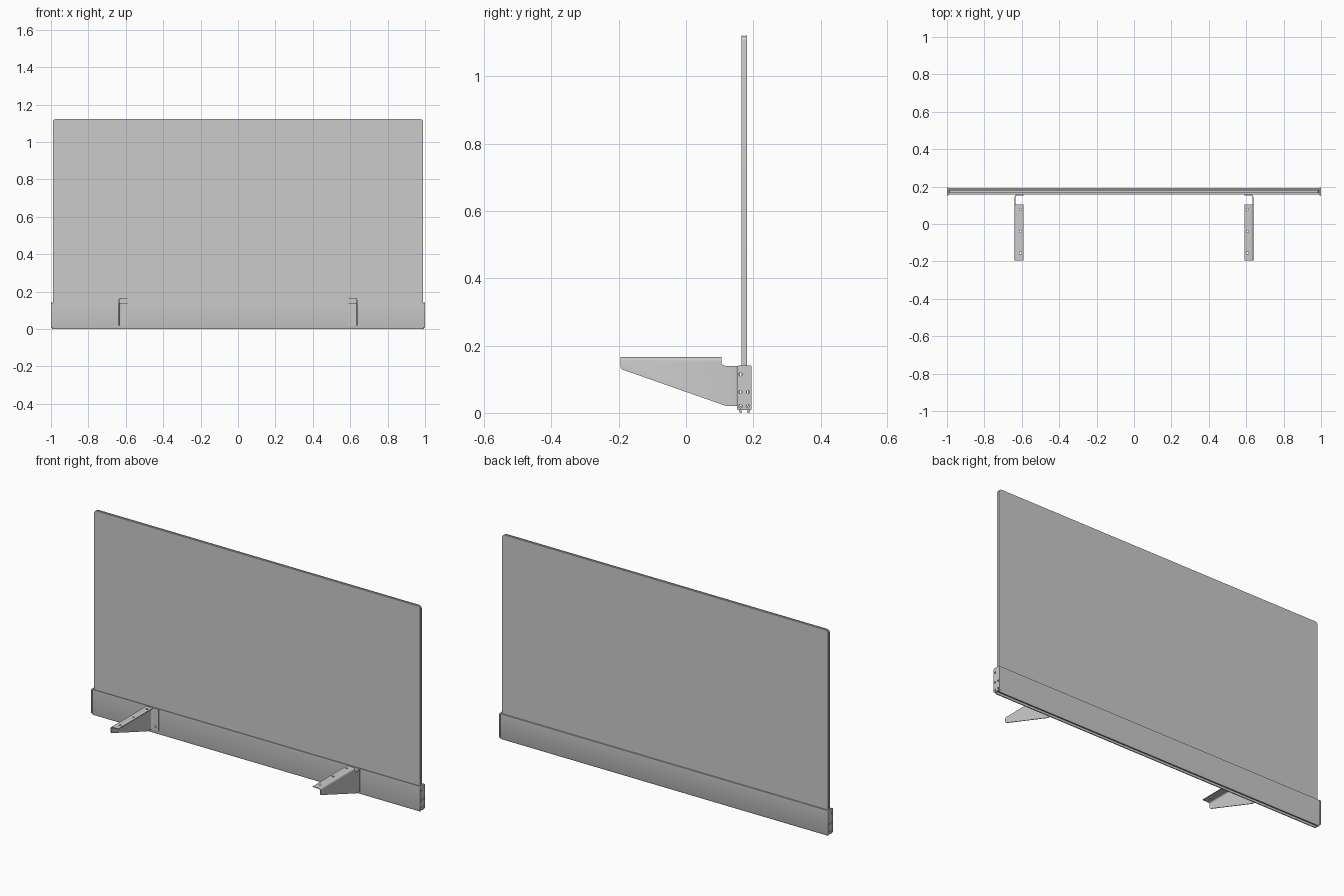
import bpy, bmesh, math
from mathutils import Vector

if "Cube" in bpy.data.objects:
    bpy.data.objects.remove(bpy.data.objects["Cube"])


def make_object(name, bm):
    bmesh.ops.recalc_face_normals(bm, faces=bm.faces[:])
    me = bpy.data.meshes.new(name)
    bm.to_mesh(me)
    bm.free()
    ob = bpy.data.objects.new(name, me)
    bpy.context.collection.objects.link(ob)
    return ob


def prism(name, pts, lo, hi, axis):
    """Extrude a 2D profile along x (pts = y, z) or y (pts = x, z)."""
    bm = bmesh.new()
    place = (lambda a, b: (lo, a, b)) if axis == 'x' else (lambda a, b: (a, lo, b))
    face = bm.faces.new([bm.verts.new(place(a, b)) for a, b in pts])
    res = bmesh.ops.extrude_face_region(bm, geom=[face])
    move = Vector((hi - lo, 0, 0)) if axis == 'x' else Vector((0, hi - lo, 0))
    bmesh.ops.translate(bm, vec=move, verts=[v for v in res['geom']
                                             if isinstance(v, bmesh.types.BMVert)])
    return make_object(name, bm)


def arc(cx, cz, r, a0, a1, n=5):
    return [(cx + r * math.cos(math.radians(a0 + (a1 - a0) * i / n)),
             cz + r * math.sin(math.radians(a0 + (a1 - a0) * i / n))) for i in range(n + 1)]


def rounded_rect(x0, x1, z0, z1, rb, rt):
    """Rectangle with its own bottom and top corner radii."""
    pts = arc(x0 + rb, z0 + rb, rb, 180, 270) if rb else [(x0, z0)]
    pts += arc(x1 - rb, z0 + rb, rb, 270, 360) if rb else [(x1, z0)]
    return pts + arc(x1 - rt, z1 - rt, rt, 0, 90) + arc(x0 + rt, z1 - rt, rt, 90, 180)


def drill(ob, spots, radius, axis):
    """Cut round holes through a part."""
    bm = bmesh.new()
    for p in spots:
        res = bmesh.ops.create_cone(bm, cap_ends=True, segments=16, radius1=radius,
                                    radius2=radius, depth=0.02)
        for v in res['verts']:
            x, y, z = v.co
            v.co = Vector(p) + Vector({'x': (z, x, y), 'y': (x, z, y), 'z': (x, y, z)}[axis])
    cutter = make_object("hole_cutter", bm)
    cutter.hide_render = True
    mod = ob.modifiers.new("holes", 'BOOLEAN')
    mod.operation, mod.object, mod.solver = 'DIFFERENCE', cutter, 'EXACT'
    apply_all(ob)
    bpy.data.objects.remove(cutter)


def apply_all(ob):
    bpy.context.view_layer.objects.active = ob
    for m in list(ob.modifiers):
        bpy.ops.object.modifier_apply(modifier=m.name)


def mirror_x(ob):
    ob.modifiers.new("mirror", 'MIRROR').use_axis[0] = True


# Screen panel: two skins with a slightly recessed core
prism("panel_front_skin", rounded_rect(-0.99, 0.99, 0.02, 1.122, 0, 0.016), 0.165, 0.170, 'y')
prism("panel_core", rounded_rect(-0.988, 0.988, 0.02, 1.12, 0, 0.015), 0.170, 0.176, 'y')
prism("panel_back_skin", rounded_rect(-0.99, 0.99, 0.02, 1.122, 0, 0.016), 0.176, 0.181, 'y')

# Base rail: channel that holds the panel, with a grooved foot
prism("base_rail", [(0.157, 0.010), (0.160, 0), (0.165, 0), (0.165, 0.012), (0.183, 0.012),
                    (0.183, 0), (0.188, 0), (0.192, 0.010), (0.192, 0.14), (0.185, 0.14),
                    (0.185, 0.02), (0.161, 0.02), (0.161, 0.14), (0.157, 0.14)],
      -0.994, 0.994, 'x')

# End caps with screw holes
cap = prism("end_cap", rounded_rect(0.152, 0.195, 0.008, 0.141, 0.005, 0.005), 0.993, 1.0, 'x')
drill(cap, [(0.998, y, z) for y in (0.162, 0.184) for z in (0.02, 0.062, 0.115)], 0.005, 'x')
mirror_x(cap)

# Support bracket: folded sheet with a top flange and a back flange
X, R, W = 0.636, 0.009, 0.046
bm = bmesh.new()
outline = [(-0.195, 0.155), (0.105, 0.155)] + arc(0.117, 0.152, 0.012, 180, 270) + \
    [(0.146, 0.14), (0.146, 0.02), (0.125, 0.02), (0.115, 0.022), (-0.187, 0.128),
     (-0.193, 0.132), (-0.195, 0.138)]
web = [bm.verts.new((X, y, z)) for y, z in outline]
bm.faces.new(web)


def fold(a, b, out):
    """Bend a flange inward from one edge of the web."""
    steps = [(R * (1 - math.cos(t)), R * math.sin(t))
             for t in (math.radians(d) for d in (22.5, 45, 67.5, 90))] + [(W, R)]
    base = (a.co.copy(), b.co.copy())
    for dx, d in steps:
        na, nb = [bm.verts.new(c + Vector((-dx, 0, 0)) + Vector(out) * d) for c in base]
        bm.faces.new((a, b, nb, na))
        a, b = na, nb


fold(web[0], web[1], (0, 0, 1))
back = [v for v in web if abs(v.co.y - 0.146) < 1e-4]
fold(back[0], back[1], (0, 1, 0))
bracket = make_object("support_bracket", bm)
sheet = bracket.modifiers.new("thickness", 'SOLIDIFY')
sheet.thickness, sheet.offset = 0.004, 0
apply_all(bracket)
drill(bracket, [(0.607, y, 0.164) for y in (-0.155, -0.04, 0.078)], 0.006, 'z')
drill(bracket, [(0.607, 0.155, z) for z in (0.04, 0.115)], 0.006, 'y')
mirror_x(bracket)

# Smooth the rounded corners while keeping edges crisp
for ob in bpy.context.scene.objects:
    ob.select_set(True)
bpy.context.view_layer.objects.active = bracket
bpy.ops.object.shade_smooth_by_angle(angle=math.radians(30))
